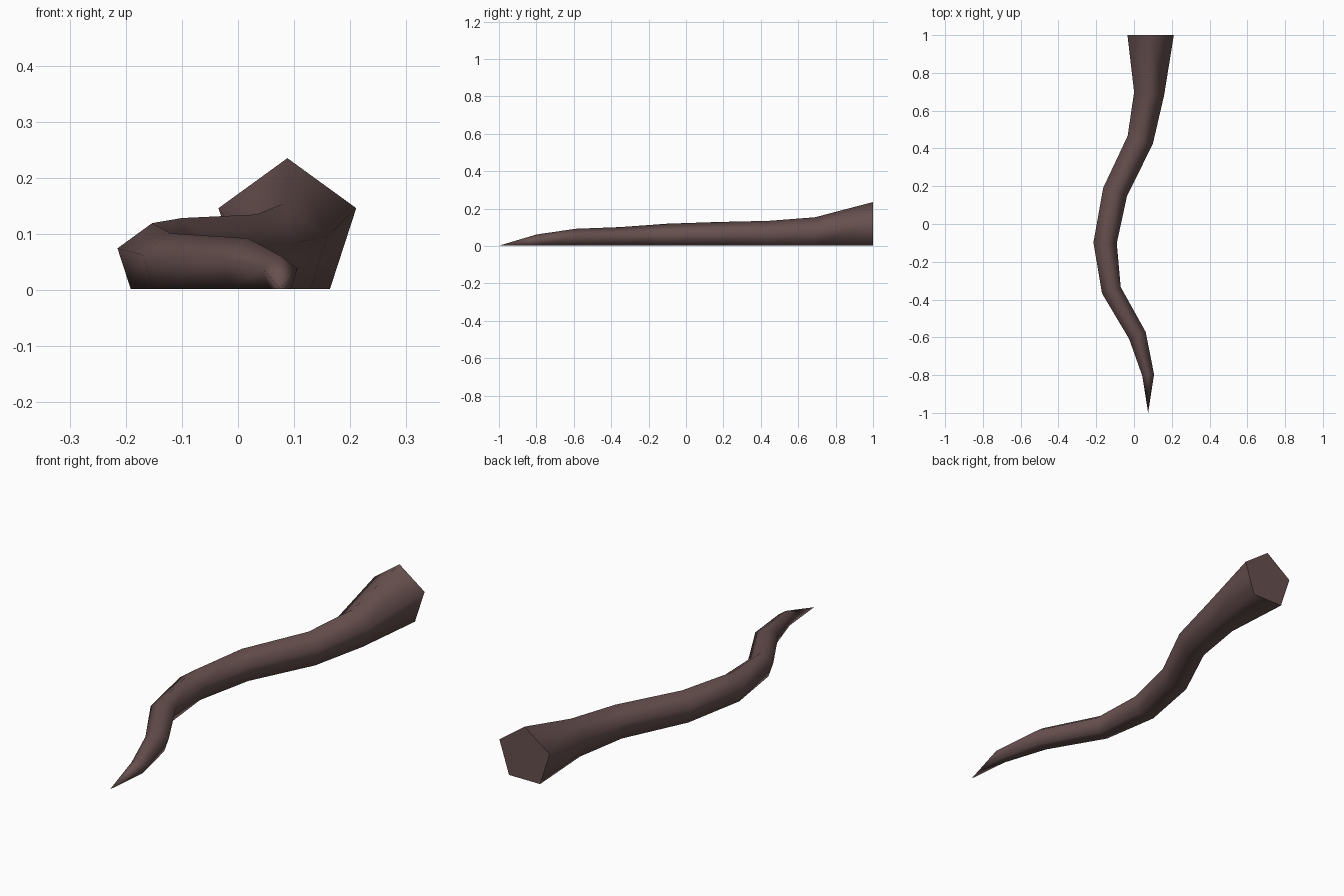
import bpy, bmesh
from math import sin, cos, pi
from mathutils import Vector

cube = bpy.data.objects.get("Cube")
if cube:
    bpy.data.objects.remove(cube)

# Bark colour
bark = bpy.data.materials.new("dark_brown_bark")
bark.use_nodes = True
colour = (0.135, 0.08, 0.078, 1)
bark.diffuse_color = colour
bark.node_tree.nodes["Principled BSDF"].inputs["Base Color"].default_value = colour

# Root path on the ground: x, y, radius from thick end to thin end
path = [(0.088, 1.0, 0.129), (0.08, 0.69, 0.084), (0.033, 0.445, 0.0735),
        (-0.1, 0.17, 0.07), (-0.153, -0.1, 0.065), (-0.12, -0.35, 0.055),
        (0.018, -0.59, 0.05), (0.075, -0.8, 0.033)]
tip_point = Vector((0.075, -1.0, 0.002))
SIDES = 5

centres = [Vector((x, y, 0)) for x, y, r in path] + [tip_point]
bm = bmesh.new()
rings = []
for i, (x, y, r) in enumerate(path):
    # Each section stands upright, square to the bisected path direction
    if i == 0:
        along = Vector((0, -1, 0))
    else:
        along = ((centres[i] - centres[i - 1]).normalized()
                 + (centres[i + 1] - centres[i]).normalized())
        along.z = 0
        along.normalize()
    side = Vector((-along.y, along.x, 0))
    height = r * cos(pi / SIDES) + 0.002
    ring = []
    for k in range(SIDES):
        a = 2 * pi * k / SIDES
        ring.append(bm.verts.new(centres[i] + side * r * sin(a)
                                 + Vector((0, 0, height + r * cos(a)))))
    rings.append(ring)

# Skin between sections, pointed tip and flat cut end
for a, b in zip(rings, rings[1:]):
    for k in range(SIDES):
        n = (k + 1) % SIDES
        bm.faces.new((a[k], a[n], b[n], b[k]))
tip = bm.verts.new(tip_point)
for k in range(SIDES):
    bm.faces.new((rings[-1][k], rings[-1][(k + 1) % SIDES], tip))
for f in bm.faces:
    f.smooth = True
cap = bm.faces.new(rings[0])
for e in cap.edges:
    e.smooth = False
bmesh.ops.recalc_face_normals(bm, faces=bm.faces[:])

mesh = bpy.data.meshes.new("root")
bm.to_mesh(mesh)
bm.free()
mesh.materials.append(bark)
root = bpy.data.objects.new("root", mesh)
bpy.context.collection.objects.link(root)
